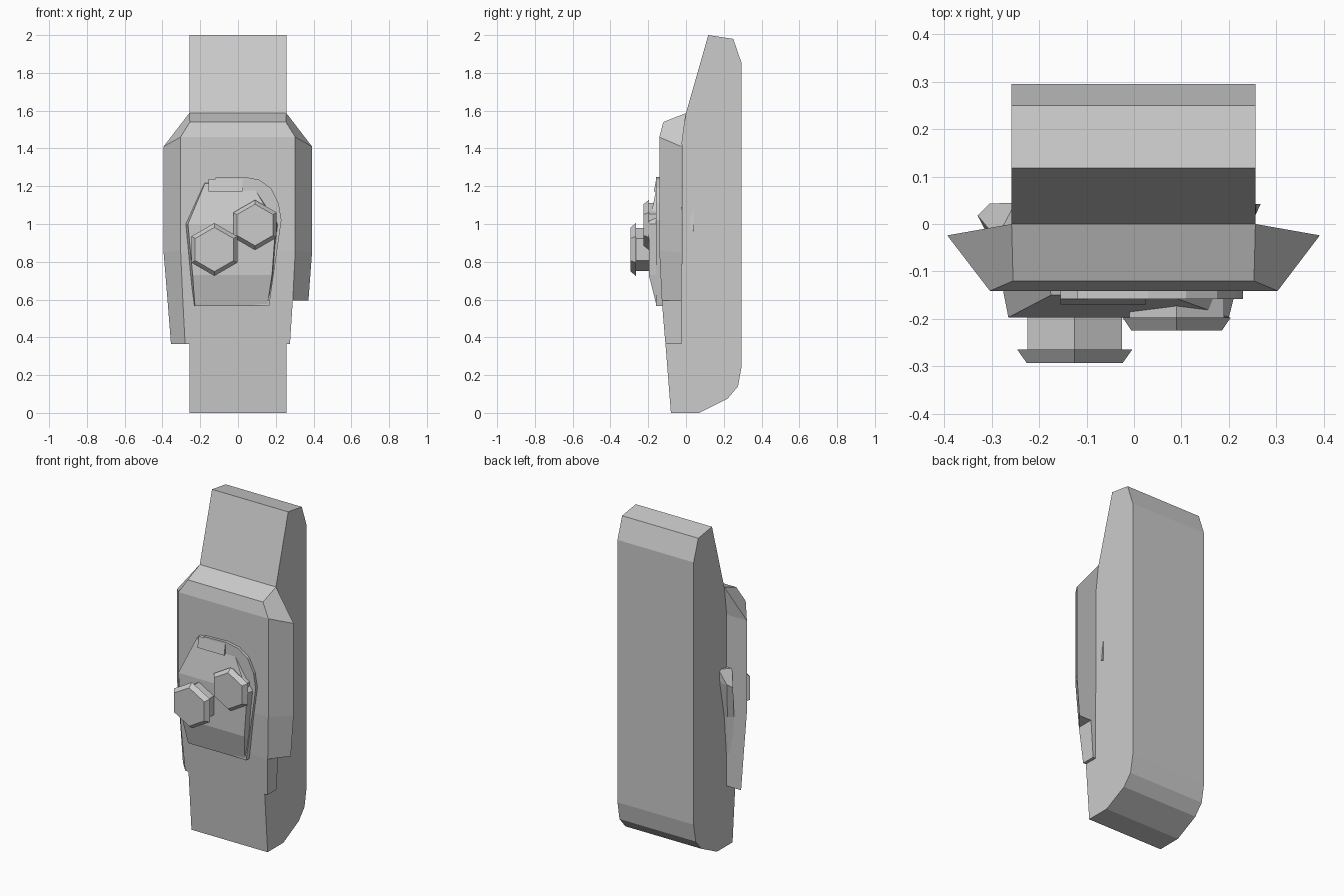
import bpy, bmesh, math


def finish(name, bm):
    bmesh.ops.remove_doubles(bm, verts=bm.verts, dist=1e-5)
    bmesh.ops.recalc_face_normals(bm, faces=bm.faces)
    me = bpy.data.meshes.new(name)
    bm.to_mesh(me)
    bm.free()
    ob = bpy.data.objects.new(name, me)
    bpy.context.collection.objects.link(ob)
    return ob


def loft(name, rings):
    """Join rings of equal point count, and cap both ends."""
    bm = bmesh.new()
    rows = [[bm.verts.new(p) for p in r] for r in rings]
    n = len(rows[0])
    for a, b in zip(rows, rows[1:]):
        for i in range(n):
            j = (i + 1) % n
            bm.faces.new((a[i], a[j], b[j], b[i]))
    bm.faces.new(rows[0])
    bm.faces.new(rows[-1])
    return finish(name, bm)


def shell(name, rows):
    """Row: back-left x, front-left x, front-right x, back-right x, back y, z, front y, z."""
    return loft(name, [[(bl, yb, zb), (fl, yf, zf), (fr, yf, zf), (br, yb, zb)]
                       for bl, fl, fr, br, yb, zb, yf, zf in rows])


def hex_knob(name, cx, cz, sections):
    """Six-sided knob along y; sections are (y, radius)."""
    loft(name, [[(cx + r * math.sin(k * math.pi / 3), y, cz + r * math.cos(k * math.pi / 3))
                 for k in range(6)] for y, r in sections])


# Main body: side profile extruded across x
profile = [(-0.08, 0), (0.07, 0), (0.22, 0.075), (0.275, 0.14), (0.295, 0.25),
           (0.295, 1.85), (0.25, 1.98), (0.118, 2.0), (0.0, 1.587),
           (-0.02, 1.5), (-0.02, 0.8), (-0.109, 0.37)]
loft("body", [[(x, y, z) for y, z in profile] for x in (-0.258, 0.256)])

# Front shroud with flared sides, cut short on the right
shell("front_shroud", [
    (-0.258, -0.255, 0.253, 0.256, 0.0, 1.587, -0.12, 1.54),
    (-0.394, -0.304, 0.303, 0.392, -0.024, 1.41, -0.141, 1.46),
    (-0.394, -0.304, 0.303, 0.392, -0.024, 0.85, -0.141, 0.86),
    (-0.373, -0.292, 0.290, 0.373, -0.024, 0.595, -0.128, 0.595),
    (-0.373, -0.292, 0.290, 0.290, -0.024, 0.595, -0.128, 0.595),
    (-0.355, -0.280, 0.275, 0.275, -0.024, 0.365, -0.109, 0.365)])

# Rounded plate behind the control pod
rim = [(-0.12, 1.245), (0.03, 1.25), (0.11, 1.235), (0.175, 1.19), (0.215, 1.11),
       (0.23, 1.02), (0.165, 0.565), (-0.1, 0.6)]
loft("pod_rim", [[(x, y, z) for x, z in rim] for y in (-0.11, -0.158)])

# Faceted control pod
shell("control_pod", [
    (-0.18, -0.175, 0.07, 0.10, -0.11, 1.225, -0.15, 1.215),
    (-0.282, -0.265, 0.20, 0.222, -0.11, 1.0, -0.197, 1.0),
    (-0.255, -0.24, 0.18, 0.19, -0.11, 0.73, -0.197, 0.73),
    (-0.232, -0.228, 0.155, 0.162, -0.11, 0.565, -0.155, 0.565)])

# Small tab on top of the pod
shell("pod_tab", [
    (-0.155, -0.155, 0.025, 0.025, -0.13, 1.24, -0.158, 1.237),
    (-0.155, -0.155, 0.025, 0.025, -0.13, 1.172, -0.17, 1.172)])

# Knobs with flared caps
hex_knob("large_knob", -0.125, 0.865,
         [(-0.18, 0.115), (-0.265, 0.115), (-0.265, 0.14), (-0.293, 0.117)])
hex_knob("small_knob", 0.09, 0.995,
         [(-0.14, 0.115), (-0.197, 0.115), (-0.197, 0.132), (-0.225, 0.11)])

# Fin behind the shroud on the left and its tip on the right
shell("left_fin", [
    (-0.25, -0.29, -0.25, -0.25, 0.045, 1.1, -0.03, 1.09),
    (-0.305, -0.33, -0.25, -0.25, 0.043, 1.02, 0.018, 1.0),
    (-0.28, -0.31, -0.25, -0.25, 0.0, 0.8, -0.02, 0.8),
    (-0.27, -0.29, -0.25, -0.25, -0.02, 0.57, -0.03, 0.57)])
shell("right_fin_tip", [
    (0.25, 0.25, 0.257, 0.258, 0.042, 1.08, 0.02, 1.04),
    (0.25, 0.25, 0.257, 0.267, 0.042, 0.96, 0.02, 0.97)])
